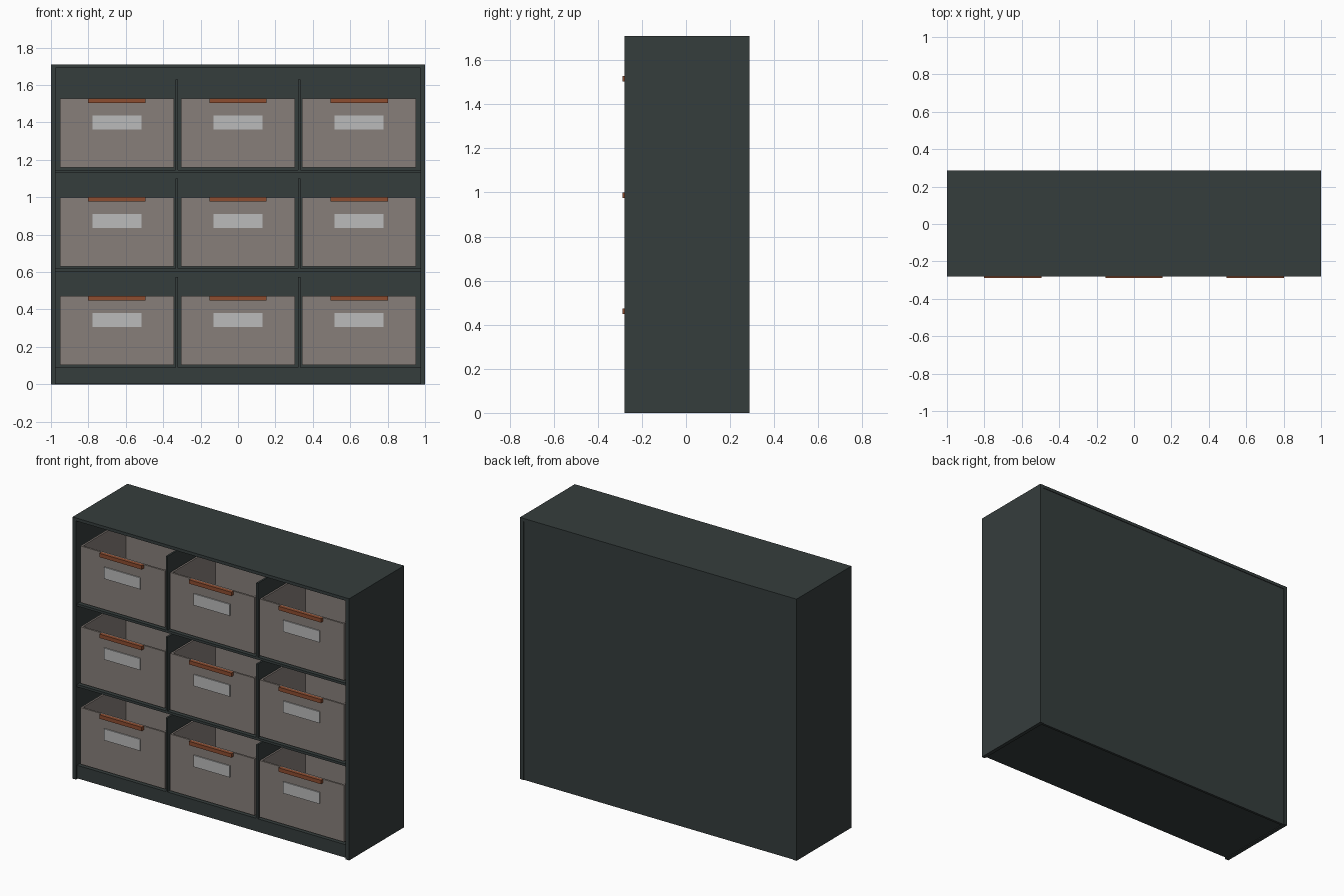
import bpy, bmesh
from mathutils import Matrix, Vector

if "Cube" in bpy.data.objects:
    bpy.data.objects.remove(bpy.data.objects["Cube"])


def material(name, rgb):
    m = bpy.data.materials.new(name)
    m.diffuse_color = (*rgb, 1)
    m.use_nodes = True
    m.node_tree.nodes["Principled BSDF"].inputs["Base Color"].default_value = m.diffuse_color
    return m


DARK = material("dark slate", (0.036, 0.047, 0.046))
FABRIC = material("warm grey fabric", (0.245, 0.213, 0.195))
LABEL = material("pale grey card", (0.50, 0.50, 0.50))
LEATHER = material("brown leather", (0.27, 0.075, 0.030))


def add_boxes(name, boxes, mat):
    """One object from boxes given as (x0, x1, y0, y1, z0, z1)."""
    bm = bmesh.new()
    for x0, x1, y0, y1, z0, z1 in boxes:
        mid = Vector((x0 + x1, y0 + y1, z0 + z1)) / 2
        size = (x1 - x0, y1 - y0, z1 - z0)
        bmesh.ops.create_cube(bm, size=1, matrix=Matrix.Translation(mid) @ Matrix.Diagonal((*size, 1)))
    mesh = bpy.data.meshes.new(name)
    bm.to_mesh(mesh)
    bm.free()
    mesh.materials.append(mat)
    ob = bpy.data.objects.new(name, mesh)
    bpy.context.collection.objects.link(ob)
    return ob


W, FRONT, BACK, H = 1.0, -0.28, 0.287, 1.71
SIDE, TOP = 0.025, 0.02
INNER = W - SIDE
INSET = FRONT + 0.01
PITCH = 0.528
FLOOR = 0.09

# Cabinet shell
add_boxes("top_panel", [(-W, W, FRONT, BACK, H - TOP, H)], DARK)
for tag, s in (("left", -1), ("right", 1)):
    x0, x1 = sorted((s * W, s * INNER))
    add_boxes(tag + "_side_panel", [(x0, x1, FRONT, BACK, 0, H - TOP)], DARK)
add_boxes("back_panel", [(-INNER, INNER, BACK - 0.02, BACK - 0.004, 0, H - TOP)], DARK)
add_boxes("plinth", [(-INNER, INNER, INSET, BACK - 0.02, 0.005, FLOOR)], DARK)

# Shelves between the rows
for row in (1, 2):
    z = FLOOR + row * PITCH
    add_boxes("shelf", [(-INNER, INNER, INSET, BACK - 0.02, z - 0.016, z)], DARK)

# Bins, each an open box with a grip and a label, and low dividers between them
BIN_W, BIN_H, WALL = 0.305, 0.37, 0.012
BIN_FRONT, BIN_BACK = -0.266, 0.20
for row in range(3):
    z = FLOOR + row * PITCH
    for s in (-1, 1):
        x = s * 0.327
        add_boxes("divider", [(x - 0.006, x + 0.006, INSET, BACK - 0.02, z, z + 0.483)], DARK)
    b, t = z + 0.012, z + 0.012 + BIN_H
    for cx in (-0.648, 0, 0.648):
        l, r = cx - BIN_W, cx + BIN_W
        add_boxes("storage_bin", [
            (l, r, BIN_FRONT, BIN_FRONT + WALL, b, t),
            (l, r, BIN_BACK - WALL, BIN_BACK, b, t),
            (l, l + WALL, BIN_FRONT + WALL, BIN_BACK - WALL, b, t),
            (r - WALL, r, BIN_FRONT + WALL, BIN_BACK - WALL, b, t),
            (l + WALL, r - WALL, BIN_FRONT + WALL, BIN_BACK - WALL, b, b + WALL),
        ], FABRIC)
        add_boxes("bin_grip", [(cx - 0.153, cx + 0.153, -0.288, BIN_FRONT, t - 0.024, t + 0.001)], LEATHER)
        add_boxes("bin_label", [(cx - 0.131, cx + 0.131, BIN_FRONT - 0.007, BIN_FRONT, t - 0.165, t - 0.09)], LABEL)
